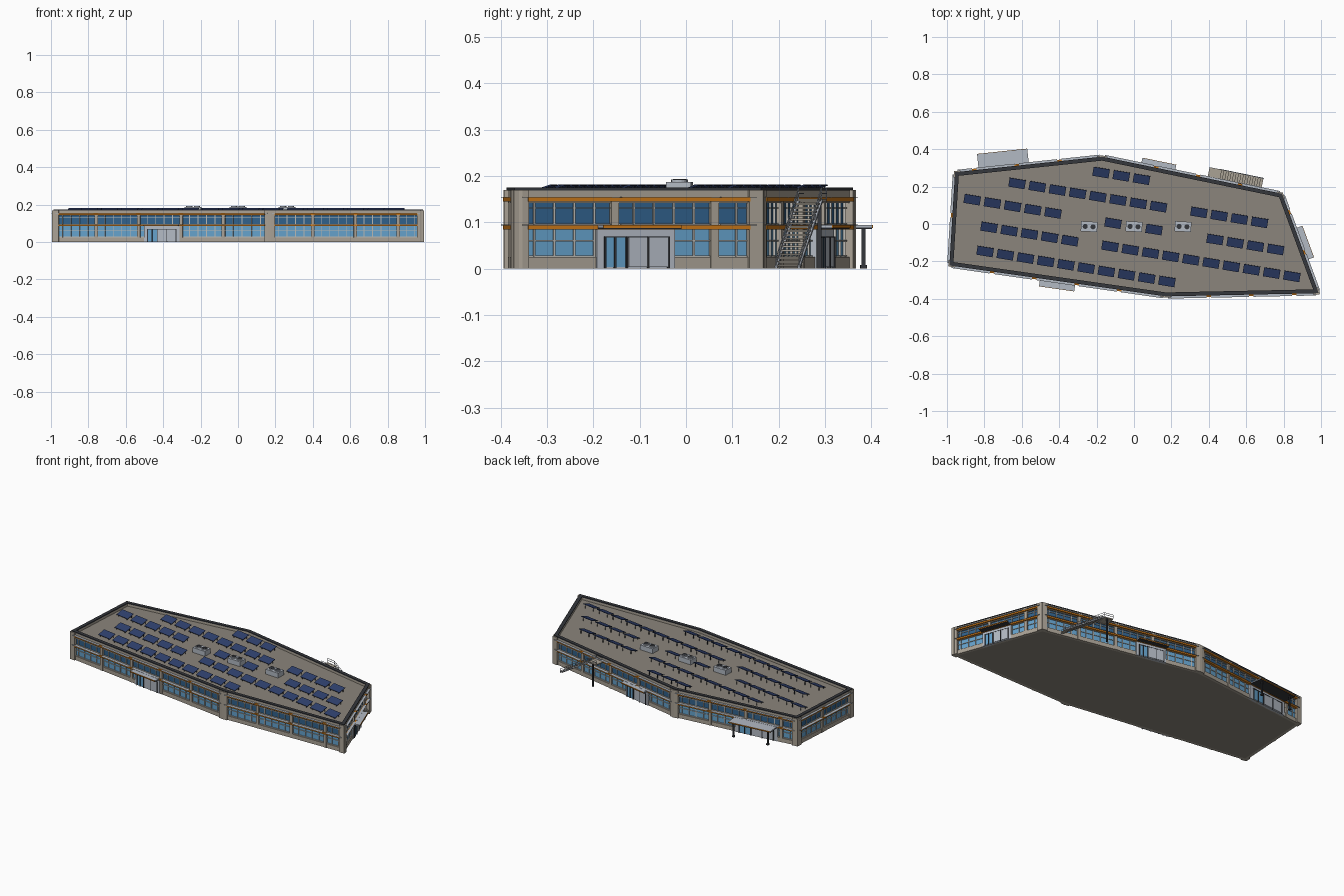
import bpy, bmesh, math
from mathutils import Matrix, Vector

cube = bpy.data.objects.get("Cube")
if cube:
    bpy.data.objects.remove(cube)


def material(name, rgb):
    m = bpy.data.materials.new(name)
    m.use_nodes = True
    m.diffuse_color = (*rgb, 1)
    m.node_tree.nodes["Principled BSDF"].inputs["Base Color"].default_value = (*rgb, 1)
    return m


concrete = material("warm concrete", (0.40, 0.36, 0.30))
roofing = material("roof grey", (0.26, 0.235, 0.20))
charcoal = material("charcoal", (0.035, 0.038, 0.045))
orange = material("orange", (0.60, 0.19, 0.01))
metal = material("pale metal", (0.45, 0.49, 0.55))
frame = material("window frame", (0.50, 0.49, 0.46))
low_glass = material("light blue glass", (0.13, 0.36, 0.60))
high_glass = material("deep blue glass", (0.03, 0.12, 0.26))
navy = material("solar navy", (0.028, 0.05, 0.15))

parts = {}


def part(name, mat):
    return parts.setdefault(name, (bmesh.new(), mat))[0]


def box(bm, M, x0, x1, y0, y1, z0, z1):
    T = Matrix.Translation(((x0 + x1) / 2, (y0 + y1) / 2, (z0 + z1) / 2))
    S = Matrix.Diagonal((x1 - x0, y1 - y0, z1 - z0, 1))
    bmesh.ops.create_cube(bm, size=1, matrix=M @ T @ S)


def beam(bm, M, p, q, r):
    p, q = M @ Vector(p), M @ Vector(q)
    R = (q - p).to_track_quat('Z', 'Y').to_matrix().to_4x4()
    S = Matrix.Diagonal((r * 2, r * 2, (q - p).length, 1))
    bmesh.ops.create_cube(bm, size=1, matrix=Matrix.Translation((p + q) / 2) @ R @ S)


# Six-sided footprint, counterclockwise from the front right corner
plan = [Vector(p) for p in ((-0.985, -0.22), (0.17, -0.385), (0.985, -0.368),
                            (0.79, 0.16), (-0.17, 0.358), (-0.955, 0.275))]
N = len(plan)


def normal(i):
    d = (plan[(i + 1) % N] - plan[i % N]).normalized()
    return Vector((d.y, -d.x))


def offset(d):
    out = []
    for i, p in enumerate(plan):
        a, b = normal(i - 1), normal(i)
        out.append(p + (a + b) * d / (1 + a.dot(b)))
    return out


def prism(bm, d, z0, z1):
    lo, hi = ([bm.verts.new((p.x, p.y, z)) for p in offset(d)] for z in (z0, z1))
    bm.faces.new(lo[::-1])
    bm.faces.new(hi)
    for i in range(N):
        j = (i + 1) % N
        bm.faces.new((lo[i], lo[j], hi[j], hi[i]))


def ring(bm, d_out, d_in, z0, z1):
    loops = [[bm.verts.new((p.x, p.y, z)) for p in offset(d)]
             for d, z in ((d_out, z0), (d_out, z1), (d_in, z1), (d_in, z0))]
    for k in range(4):
        a, b = loops[k], loops[(k + 1) % 4]
        for i in range(N):
            j = (i + 1) % N
            bm.faces.new((a[i], a[j], b[j], b[i]))


# Main shell: roofed core, sill, glazing, fascia, parapet and its cap
prism(part("roof_and_core", roofing), -0.016, 0, 0.155)
ring(part("sill", concrete), 0, -0.016, 0, 0.025)
ring(part("lower_glazing", low_glass), -0.009, -0.016, 0.025, 0.087)
ring(part("upper_glazing", high_glass), -0.009, -0.016, 0.092, 0.143)
ring(part("floor_edge", concrete), 0, -0.016, 0.085, 0.094)
ring(part("fascia", concrete), 0, -0.018, 0.142, 0.169)
ring(part("parapet_cap", charcoal), 0.002, -0.019, 0.169, 0.175)

# Facades: columns, piers, mullions and sunshades in each wall's own frame
walls = []
for i in range(N):
    a, b = plan[i], plan[(i + 1) % N]
    d, n, L = (b - a).normalized(), normal(i), (b - a).length
    W = Matrix(((d.x, n.x, 0, a.x), (d.y, n.y, 0, a.y), (0, 0, 1, 0), (0, 0, 0, 1)))
    walls.append((W, L))
    for u0, u1 in ((-0.006, 0.028), (L - 0.028, L + 0.006)):
        box(part("corner_columns", concrete), W, u0, u1, -0.015, 0.008, 0, 0.170)
    stops = [0.0]
    while L - stops[-1] > 0.3:
        stops.append(stops[-1] + 0.229)
    stops.append(L)
    for u in stops[1:-1]:
        box(part("piers", concrete), W, u - 0.009, u + 0.009, -0.015, 0.002, 0, 0.145)
    for u0, u1 in zip(stops, stops[1:]):
        count = max(1, round((u1 - u0) / 0.046))
        for k in range(1, count):
            u = u0 + (u1 - u0) * k / count
            box(part("mullions", frame), W, u - 0.002, u + 0.002, -0.012, -0.004, 0.025, 0.143)
        for z in (0.087, 0.147):
            box(part("sunshade_plates", metal), W, u0 + 0.012, u1 - 0.012, 0, 0.014, z + 0.0065, z + 0.008)
    for z in (0.027, 0.06, 0.096, 0.131):
        box(part("transoms", frame), W, 0, L, -0.012, -0.005, z - 0.0015, z + 0.0015)
    for z in (0.085, 0.145):
        box(part("orange_bands", orange), W, 0.026, L - 0.026, -0.002, 0.010, z, z + 0.009)


# Entrances: canopy over metal doors with dark posts
def entrance(i, t, width, depth, posts=False):
    W, L = walls[i]
    c, h = t * L, width / 2
    box(part("canopies", metal), W, c - h, c + h, -0.005, depth, 0.089, 0.094)
    box(part("canopy_trim", orange), W, c - h, c + h, depth, depth + 0.002, 0.088, 0.094)
    box(part("canopy_soffits", charcoal), W, c - h, c + h, -0.005, depth, 0.086, 0.089)
    box(part("door_surrounds", metal), W, c - h, c + h, -0.012, 0.004, 0, 0.086)
    box(part("door_glass", low_glass), W, c - h * 0.8, c - h * 0.25, 0.002, 0.006, 0.004, 0.068)
    box(part("door_leaves", metal), W, c - h * 0.2, c + h * 0.8, 0.002, 0.008, 0.004, 0.068)
    for k in (-0.8, -0.55, -0.25, 0.3, 0.82):
        box(part("door_posts", charcoal), W, c + h * k - 0.002, c + h * k + 0.002, 0.002, 0.010, 0, 0.07)
    box(part("door_heads", charcoal), W, c - h * 0.82, c + h * 0.83, 0.002, 0.009, 0.067, 0.07)
    if posts:
        for u in (c - h + 0.025, c + h - 0.025):
            box(part("canopy_posts", charcoal), W, u - 0.004, u + 0.004, depth - 0.02, depth - 0.012, 0, 0.088)
            box(part("post_feet", charcoal), W, u - 0.007, u + 0.007, depth - 0.023, depth - 0.009, 0, 0.008)


entrance(0, 0.50, 0.19, 0.043)
entrance(2, 0.49, 0.18, 0.043)
entrance(3, 0.69, 0.185, 0.038)
entrance(4, 0.67, 0.27, 0.085, True)

# Outside stair climbing along the back left wall to a landing
W, L = walls[3]
foot, head, end, top = 0.115 * L, 0.36 * L, 0.415 * L, 0.150
near, far, steps = 0.012, 0.062, 18
for k in range(steps):
    u = foot + (head - foot) * k / steps
    z = top * (k + 1) / steps
    box(part("stair_treads", concrete), W, u, u + (head - foot) / steps + 0.002, near, far, z - 0.004, z)
box(part("stair_landing", concrete), W, head, end, 0, far, top - 0.006, top)
for v in (near, far):
    beam(part("stair_stringers", metal), W, (foot, v, 0.003), (head, v, top - 0.003), 0.003)
    for rise in (0.012, 0.024):
        beam(part("stair_rails", metal), W, (foot, v, rise), (head, v, top + rise), 0.001)
        beam(part("stair_rails", metal), W, (head, v, top + rise), (end, v, top + rise), 0.001)
    for k in range(8):
        u, z = foot + (head - foot) * k / 7, top * k / 7
        beam(part("stair_rails", metal), W, (u, v, z), (u, v, z + 0.024), 0.001)
beam(part("stair_rails", metal), W, (end, far, top), (end, far, top + 0.024), 0.001)
beam(part("stair_post", charcoal), W, (head + 0.02, far - 0.008, 0), (head + 0.02, far - 0.008, top), 0.004)

# Solar panel rows: first panel centre and number of panels
turn = math.radians(-9.4)
rows = [(-0.176, 0.275, 3), (-0.625, 0.217, 8), (-0.865, 0.13, 5),
        (-0.775, -0.018, 5), (0.347, 0.062, 4), (0.433, -0.083, 4),
        (-0.128, -0.12, 10), (-0.796, -0.147, 10)]
spots = [(x + 0.108 * k, y - 0.0178 * k) for x, y, n in rows for k in range(n)]
spots += [(-0.112, 0.004), (0.107, -0.03)]
for x, y in spots:
    P = Matrix.Translation((x, y, 0.173)) @ Matrix.Rotation(turn, 4, 'Z')
    T = P @ Matrix.Rotation(math.radians(18), 4, 'X')
    box(part("solar_panels", navy), T, -0.044, 0.044, -0.025, 0.025, -0.0015, 0.0015)
    for u in (-0.032, 0.032):
        for v, z in ((0.018, 0.004), (-0.018, -0.007)):
            beam(part("panel_legs", charcoal), P, (u, v, -0.018), (u, v, z), 0.0015)

# Rooftop cooling units with two round fans each
for x in (-0.24, 0.0, 0.262):
    M = Matrix.Translation((x, -0.014, 0.155)) @ Matrix.Rotation(math.radians(-3), 4, 'Z')
    box(part("cooling_units", metal), M, -0.044, 0.044, -0.027, 0.027, 0.002, 0.032)
    box(part("unit_bases", charcoal), M, -0.04, 0.04, -0.023, 0.023, 0, 0.003)
    for u in (-0.021, 0.021):
        for name, mat, r, z, h in (("fan_collars", metal, 0.017, 0.034, 0.006),
                                   ("fans", charcoal, 0.0135, 0.0365, 0.004)):
            bmesh.ops.create_cone(part(name, mat), cap_ends=True, segments=16, radius1=r, radius2=r,
                                  depth=h, matrix=M @ Matrix.Translation((u, 0, z)))

# Turn every part into an object
for name, (bm, mat) in parts.items():
    bmesh.ops.recalc_face_normals(bm, faces=bm.faces)
    mesh = bpy.data.meshes.new(name)
    bm.to_mesh(mesh)
    bm.free()
    mesh.materials.append(mat)
    bpy.context.collection.objects.link(bpy.data.objects.new(name, mesh))
